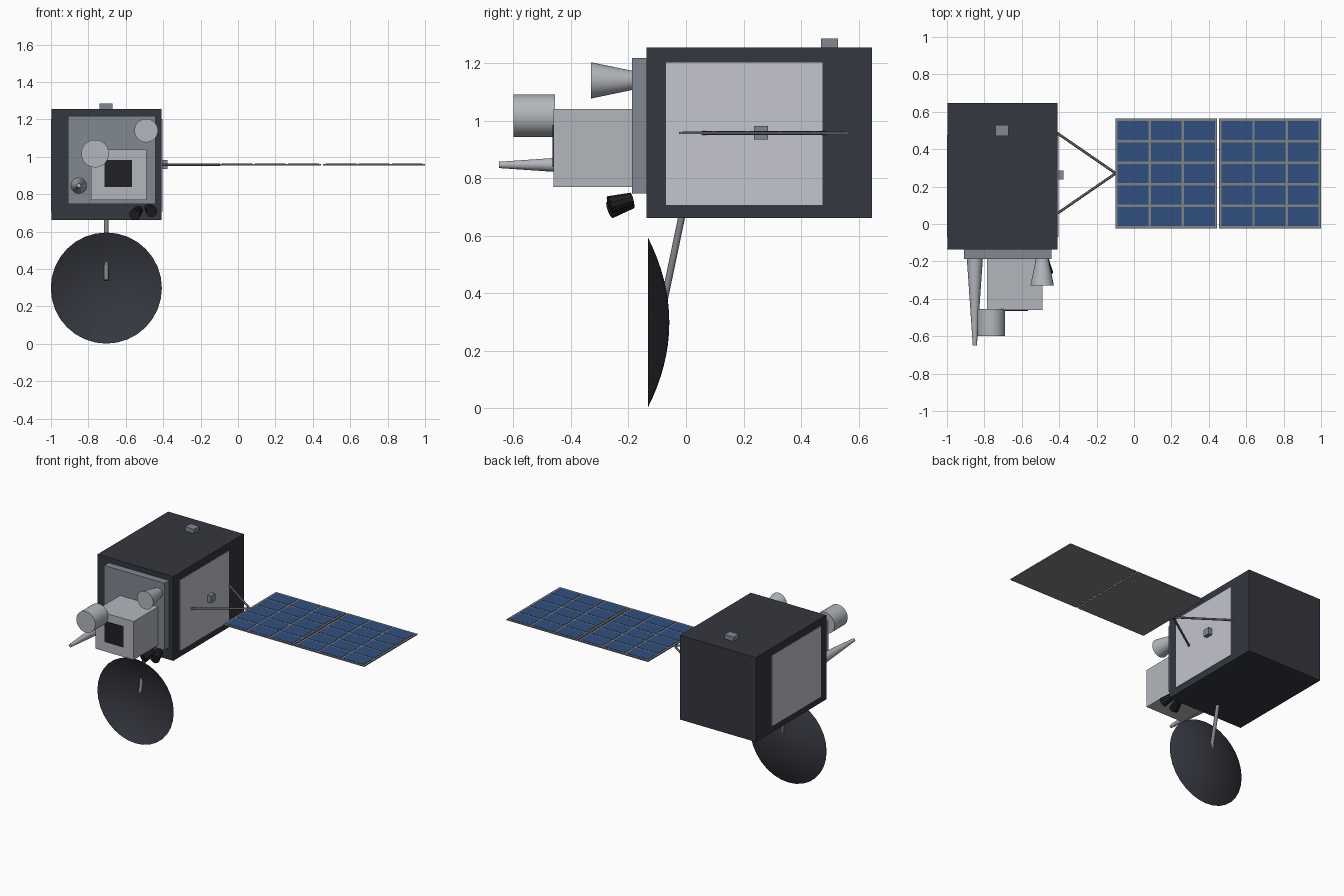
import bpy, bmesh, math
from mathutils import Vector

if "Cube" in bpy.data.objects:
    bpy.data.objects.remove(bpy.data.objects["Cube"])


def material(name, rgb):
    m = bpy.data.materials.new(name)
    m.diffuse_color = (*rgb, 1)
    m.use_nodes = True
    m.node_tree.nodes["Principled BSDF"].inputs["Base Color"].default_value = m.diffuse_color
    return m


DARK = material("dark_foil", (0.035, 0.038, 0.05))
BLACK = material("black", (0.015, 0.015, 0.017))
LIGHT = material("radiator_grey", (0.55, 0.56, 0.62))
STEEL = material("steel", (0.22, 0.25, 0.29))
PALE = material("pale_metal", (0.45, 0.47, 0.5))
FRAME = material("frame_grey", (0.22, 0.23, 0.24))
STRUT = material("strut_grey", (0.1, 0.1, 0.11))
BLUE = material("solar_blue", (0.03, 0.08, 0.22))


def finish(name, bm, mat, smooth=False):
    bmesh.ops.recalc_face_normals(bm, faces=bm.faces[:])
    me = bpy.data.meshes.new(name)
    bm.to_mesh(me)
    bm.free()
    ob = bpy.data.objects.new(name, me)
    bpy.context.collection.objects.link(ob)
    me.materials.append(mat)
    if smooth:
        bpy.ops.object.select_all(action='DESELECT')
        ob.select_set(True)
        bpy.context.view_layer.objects.active = ob
        bpy.ops.object.shade_smooth_by_angle(angle=math.radians(35))
    return ob


def add_box(bm, x, y, z):
    vs = bmesh.ops.create_cube(bm, size=1)["verts"]
    for v in vs:
        v.co = [lo + (c + 0.5) * (hi - lo) for c, (lo, hi) in zip(v.co, (x, y, z))]


def box(name, x, y, z, mat):
    bm = bmesh.new()
    add_box(bm, x, y, z)
    return finish(name, bm, mat)


def cone(name, a, b, ra, rb, mat, sides=32, smooth=True):
    """Capped cone or cylinder running from point a to point b."""
    a, b = Vector(a), Vector(b)
    bm = bmesh.new()
    bmesh.ops.create_cone(bm, cap_ends=True, segments=sides, radius1=ra,
                          radius2=rb, depth=(b - a).length)
    rot = (b - a).to_track_quat('Z', 'Y')
    for v in bm.verts:
        v.co = rot @ v.co + (a + b) / 2
    return finish(name, bm, mat, smooth)


# Main body, side radiators and front plate
box("body", (-0.996, -0.408), (-0.137, 0.647), (0.662, 1.255), DARK)
box("radiator_right", (-0.42, -0.404), (-0.07, 0.475), (0.707, 1.203), LIGHT)
box("radiator_left", (-1.0, -0.98), (-0.07, 0.475), (0.707, 1.203), LIGHT)
box("front_plate", (-0.91, -0.44), (-0.187, -0.13), (0.747, 1.218), STEEL)
box("top_sensor", (-0.74, -0.67), (0.47, 0.528), (1.25, 1.285), STEEL)
box("side_mount", (-0.41, -0.376), (0.237, 0.286), (0.935, 0.982), STEEL)

# Front instruments
box("instrument_box", (-0.787, -0.49), (-0.46, -0.18), (0.77, 1.04), PALE)
box("instrument_window", (-0.713, -0.568), (-0.464, -0.45), (0.838, 0.984), BLACK)
cone("telescope", (-0.764, -0.455, 1.017), (-0.764, -0.6, 1.017), 0.074, 0.074, PALE)
cone("horn", (-0.491, -0.18, 1.14), (-0.491, -0.33, 1.14), 0.032, 0.063, PALE)
cone("spike_antenna", (-0.851, -0.18, 0.846), (-0.851, -0.65, 0.846), 0.043, 0.011, PALE, 20)

# Pair of tilted thrusters
cone("thruster_left", (-0.53, -0.188, 0.717), (-0.552, -0.265, 0.69), 0.023, 0.031, BLACK, 10, False)
cone("thruster_right", (-0.478, -0.188, 0.727), (-0.461, -0.266, 0.707), 0.023, 0.031, BLACK, 10, False)

# Dish: thin parabolic shell opening to the front, with its strut
bm = bmesh.new()
R, DEPTH, SIDES, RINGS = 0.297, 0.075, 32, 8
centre = bm.verts.new((-0.704, -0.058, 0.298))
prev = None
for k in range(1, RINGS + 1):
    r = R * k / RINGS
    ring = []
    for i in range(SIDES):
        t = 2 * math.pi * i / SIDES
        ring.append(bm.verts.new((-0.704 + r * math.cos(t),
                                  -0.058 - DEPTH * (r / R) ** 2,
                                  0.298 + r * math.sin(t))))
    for i in range(SIDES):
        j = (i + 1) % SIDES
        if prev:
            bm.faces.new((prev[i], prev[j], ring[j], ring[i]))
        else:
            bm.faces.new((centre, ring[j], ring[i]))
    prev = ring
finish("dish", bm, DARK, True)
cone("dish_strut", (-0.704, -0.012, 0.68), (-0.704, -0.083, 0.34), 0.012, 0.012, FRAME, 16)

# Solar wing: two framed panels of 3 x 5 cells, held by a V of struts
for n, x0 in enumerate((-0.1, 0.455)):
    w, y0, h, gap = 0.545, -0.025, 0.59, 0.013
    box(f"solar_frame_{n + 1}", (x0, x0 + w), (y0, y0 + h), (0.953, 0.961), FRAME)
    cw, ch = (w - 4 * gap) / 3, (h - 6 * gap) / 5
    bm = bmesh.new()
    for i in range(3):
        for j in range(5):
            cx, cy = x0 + gap + i * (cw + gap), y0 + gap + j * (ch + gap)
            add_box(bm, (cx, cx + cw), (cy, cy + ch), (0.958, 0.963))
    finish(f"solar_cells_{n + 1}", bm, BLUE)
for side, y in (("front", 0.055), ("back", 0.487)):
    cone(f"wing_strut_{side}", (-0.412, y, 0.957), (-0.098, 0.271, 0.957), 0.007, 0.007, STRUT, 12)
